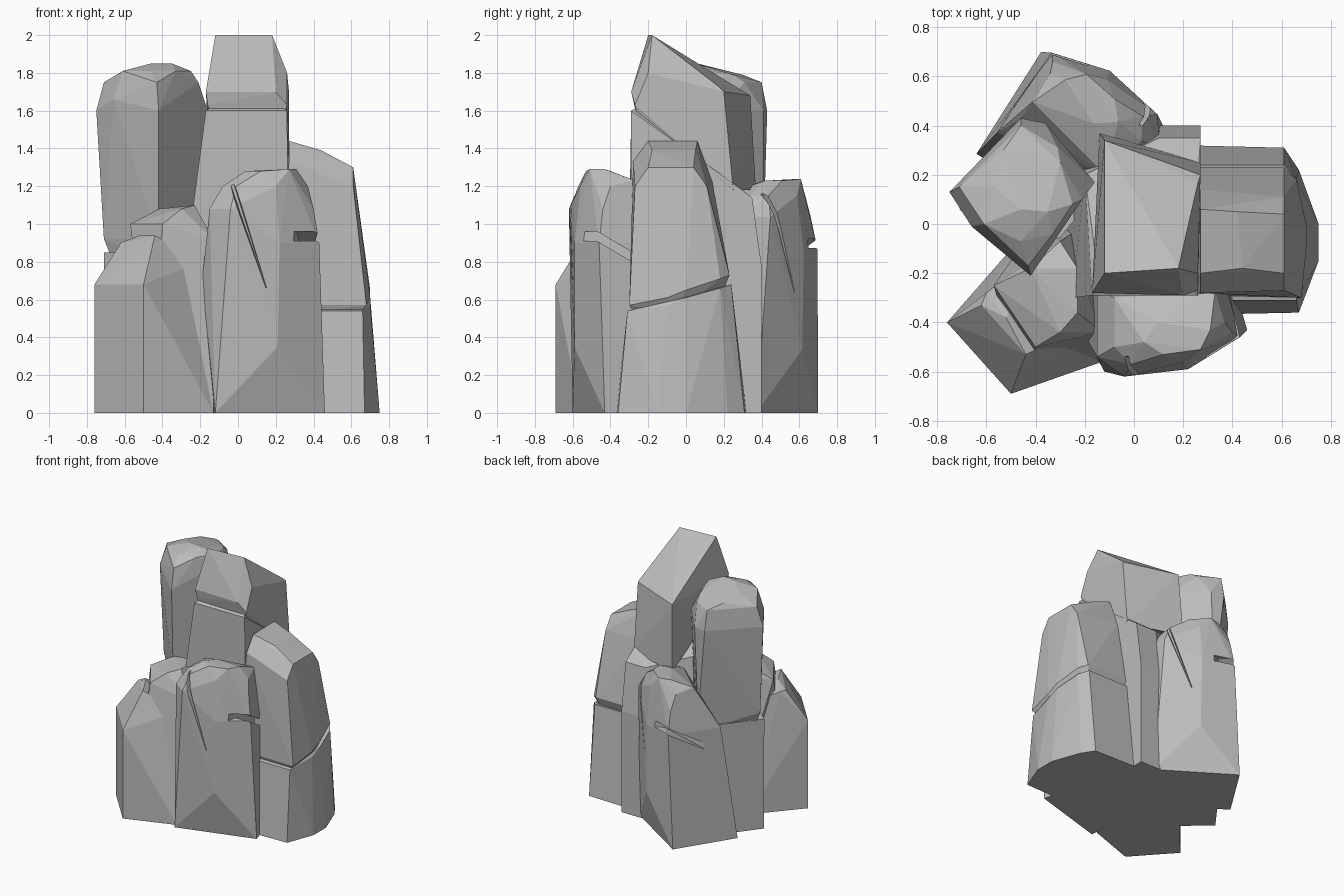
import bpy
import bmesh
import math
from mathutils import Matrix, Vector

old_cube = bpy.data.objects.get("Cube")
if old_cube:
    bpy.data.objects.remove(old_cube, do_unlink=True)

# One plain stone colour for every block
stone = bpy.data.materials.new("grey_stone")
stone.use_nodes = True
stone_colour = (.5, .5, .5, 1)
stone.diffuse_color = stone_colour
shader = next(n for n in stone.node_tree.nodes if n.type == "BSDF_PRINCIPLED")
shader.inputs["Base Color"].default_value = stone_colour
shader.inputs["Roughness"].default_value = .9


def level(height, *outline):
    """Place a flat outline at one height."""
    return [(x, y, height) for x, y in outline]


def chiselled_block(name, *point_groups):
    """Make a flat-faced convex stone wrapped tightly around the corner points."""
    mesh = bpy.data.meshes.new(name)
    bm = bmesh.new()
    for group in point_groups:
        for corner in group:
            bm.verts.new(corner)
    hull = bmesh.ops.convex_hull(bm, input=bm.verts[:])
    loose = {v for v in hull["geom_interior"] + hull["geom_unused"]
             if isinstance(v, bmesh.types.BMVert)}
    bmesh.ops.delete(bm, geom=list(loose), context="VERTS")
    bmesh.ops.dissolve_limit(bm, angle_limit=math.radians(3),
                             verts=bm.verts[:], edges=bm.edges[:])
    bmesh.ops.recalc_face_normals(bm, faces=bm.faces[:])
    bm.to_mesh(mesh)
    bm.free()
    mesh.materials.append(stone)
    block = bpy.data.objects.new(name, mesh)
    bpy.context.collection.objects.link(block)
    return block


def carve(block, cutters):
    """Cut cracks out of a block, then throw the cutters away."""
    for cutter in cutters:
        cutter.hide_render = True
        modifier = block.modifiers.new("crack", "BOOLEAN")
        modifier.operation = "DIFFERENCE"
        modifier.solver = "EXACT"
        modifier.object = cutter
    bpy.context.view_layer.update()
    graph = bpy.context.evaluated_depsgraph_get()
    carved = bpy.data.meshes.new_from_object(block.evaluated_get(graph))
    block.modifiers.clear()
    block.data = carved
    for cutter in cutters:
        bpy.data.objects.remove(cutter, do_unlink=True)


# Central column: broad trunk with a sloping shoulder
chiselled_block(
    "centre_trunk",
    level(0, (-.30, -.29), (.27, -.29), (.27, .40), (.10, .40), (-.30, .30)),
    level(.78, (.27, .40), (.10, .40)),
    level(1, (-.25, -.30), (.27, -.30)),
    level(1.6, (-.17, -.29), (.26, -.29)),
    level(1.62, (-.14, -.25), (.23, -.25)),
    level(1.25, (.27, .20), (-.20, .20)),
    level(1.14, (.27, .35), (.10, .35)),
)

# Central column: slanted cap, slightly undercut at the front
chiselled_block(
    "centre_cap",
    level(1.48, (-.12, -.24), (.22, -.24)),
    level(1.63, (-.16, -.27), (.26, -.27)),
    level(1.70, (-.17, -.28), (.20, -.29)),
    level(1.8, (.26, -.20)),
    level(2, (-.12, -.20), (.18, -.18)),
    [(.26, .17, 1.73), (.27, .20, 1.70), (-.12, .34, 1.68)],
    level(1.18, (.27, .25), (-.14, .37)),
)

# Tall left column, set back a little on its plain footing
chiselled_block(
    "left_column",
    level(.80, (-.66, .10), (-.42, -.16), (-.18, .14), (-.40, .38)),
    level(.92, (-.71, .11), (-.42, -.19), (-.18, .15), (-.39, .41)),
    level(1.6, (-.75, .13), (-.42, -.21), (-.16, .17), (-.36, .41),
          (-.46, .43), (-.30, .34)),
    level(1.66, (-.66, -.01)),
    level(1.75, (-.71, .15), (-.43, -.17), (-.21, .10), (-.46, .40), (-.31, .31)),
    level(1.81, (-.61, .0), (-.58, .16), (-.46, -.07), (-.33, -.04), (-.25, .08)),
    level(1.85, (-.46, .06), (-.35, .05)),
    level(1.79, (-.53, .30), (-.30, .25)),
)
chiselled_block(
    "left_footing",
    level(0, (-.70, .05), (-.42, -.20), (-.12, .14), (-.40, .45)),
    level(.85, (-.71, .06), (-.42, -.20), (-.14, .14), (-.40, .45)),
)

# Low stepped stone at the front left: outer slope and taller inner part
chiselled_block(
    "low_step",
    level(0, (-.76, -.40), (-.50, -.69), (-.13, -.56), (-.10, -.15), (-.48, -.08)),
    level(.68, (-.76, -.40), (-.50, -.69)),
    level(.9, (-.60, -.28), (-.62, -.33)),
    level(.94, (-.52, -.38), (-.44, -.53)),
    level(.8, (-.20, -.42), (-.40, -.12)),
)
chiselled_block(
    "low_step_crown",
    level(0, (-.46, -.64), (-.13, -.56), (-.12, .05), (-.40, .0)),
    level(1, (-.57, -.25), (-.40, -.50)),
    level(1.08, (-.42, -.18), (-.30, -.44)),
    level(1.1, (-.23, -.18), (-.23, -.36)),
    level(1.02, (-.30, -.07)),
    level(.92, (-.13, -.44)),
)

# Right column: base and upper stone, parted by a slanting seam
chiselled_block(
    "right_base",
    level(0, (.20, -.37), (.67, -.36), (.75, -.15), (.75, 0),
          (.67, .22), (.61, .31), (.20, .32)),
    [(.20, -.31, .54), (.66, -.31, .54), (.70, -.10, .57), (.70, 0, .61),
     (.66, .18, .66), (.61, .24, .68), (.20, .24, .68)],
)
chiselled_block(
    "right_upper",
    [(.20, -.26, .50), (.62, -.26, .50), (.65, -.05, .53), (.57, .18, .60),
     (.20, .18, .60)],
    [(.20, -.29, .57), (.68, -.30, .57), (.70, -.10, .61), (.70, 0, .65),
     (.66, .18, .71), (.61, .23, .73), (.20, .23, .73)],
    level(1.3, (.61, -.20), (.61, .04)),
    level(1.2, (.61, -.27)),
    [(.27, -.28, 1.33)],
    level(1.39, (.44, -.18), (.42, .05)),
    level(1.44, (.27, -.20), (.27, .06)),
    [(.61, .11, 1.2), (.27, .14, 1.22)],
)

# Front stone with a rounded crown
front_stone = chiselled_block(
    "front_stone",
    level(0, (-.12, -.60), (.46, -.43), (.32, .04), (-.15, -.10)),
    level(.35, (.21, -.59)),
    level(.7, (-.19, -.47), (-.18, -.28)),
    level(.9, (.43, -.46), (.22, -.59), (.33, -.08)),
    level(1.08, (-.15, -.54), (-.04, -.62), (.40, -.44), (.31, -.18), (-.15, -.26)),
    level(1.2, (-.08, -.50), (-.01, -.57), (.20, -.56), (.37, -.40), (-.08, -.30)),
    level(1.28, (.04, -.48), (.12, -.53), (.10, -.40)),
    level(1.29, (.27, -.51), (.31, -.43)),
    level(1.23, (.33, -.27)),
)

# Tapering split down its face, and a notch that runs flat then slopes back
cutters = [chiselled_block(
    "split_cutter",
    level(1.3, (-.09, -.70), (-.03, -.70), (-.07, -.53), (-.05, -.53)),
    level(.66, (.14, -.70), (.16, -.70), (.15, -.58)),
)]
notch_path = [Vector(p) for p in ((.27, -.66, .91), (.31, -.47, .91), (.36, -.20, .75))]
for start, end in zip(notch_path, notch_path[1:]):
    floor = [start, end, Vector((.6, start.y, start.z)), Vector((.6, end.y, end.z))]
    roof = [p + Vector((0, 0, .05)) for p in floor]
    cutters.append(chiselled_block("notch_cutter", floor, roof))
carve(front_stone, cutters)

# Back stone repeats the front one, turned round and slightly shorter
back_stone = bpy.data.objects.new("back_stone", front_stone.data.copy())
bpy.context.collection.objects.link(back_stone)
back_stone.data.transform(
    Matrix.Translation((-.40, .07, 0))
    @ Matrix.Rotation(math.radians(131), 4, "Z")
    @ Matrix.Diagonal((1, 1, .96, 1)))
